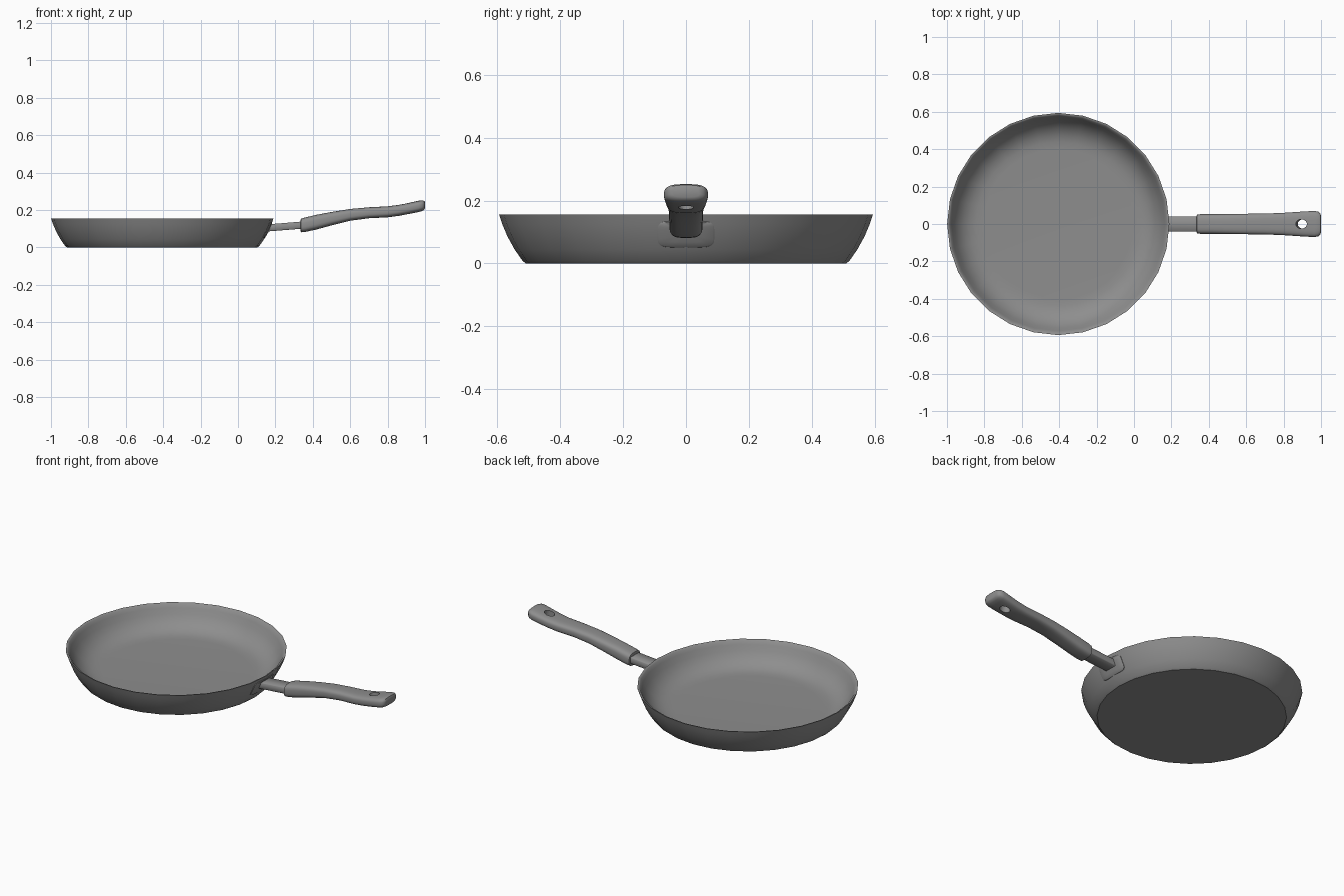
import bpy, bmesh, math
from mathutils import Vector

cube = bpy.data.objects.get("Cube")
if cube:
    bpy.data.objects.remove(cube, do_unlink=True)

CENTRE = -0.405
SIDES = 28

grey = bpy.data.materials.new("warm grey")
grey.use_nodes = True
colour = (0.27, 0.27, 0.27, 1)
grey.diffuse_color = colour
grey.node_tree.nodes["Principled BSDF"].inputs["Base Color"].default_value = colour


def finish(name, bm, angle=40):
    bmesh.ops.remove_doubles(bm, verts=bm.verts, dist=0.0002)
    bmesh.ops.recalc_face_normals(bm, faces=bm.faces)
    mesh = bpy.data.meshes.new(name)
    bm.to_mesh(mesh)
    bm.free()
    mesh.materials.append(grey)
    obj = bpy.data.objects.new(name, mesh)
    bpy.context.collection.objects.link(obj)
    smooth(obj, angle)
    return obj


def smooth(obj, angle):
    bpy.ops.object.select_all(action='DESELECT')
    obj.select_set(True)
    bpy.context.view_layer.objects.active = obj
    bpy.ops.object.shade_smooth_by_angle(angle=math.radians(angle))


def loft(bm, rings):
    loops = [[bm.verts.new(p) for p in ring] for ring in rings]
    n = len(loops[0])
    for a, b in zip(loops, loops[1:]):
        for i in range(n):
            j = (i + 1) % n
            bm.faces.new((a[i], a[j], b[j], b[i]))
    bm.faces.new(loops[0][::-1])
    bm.faces.new(loops[-1])


def rounded_section(power, count=24):
    # unit superellipse, used for the grip and the bracket
    pts = []
    for i in range(count):
        t = math.tau * (i + 0.5) / count
        c, s = math.cos(t), math.sin(t)
        pts.append((math.copysign(abs(c) ** power, c), math.copysign(abs(s) ** power, s)))
    return pts


# Pan body: outer wall up, over the rim, down to the inner floor
OUTER = [(0.509, 0), (0.52, 0.009), (0.545, 0.045), (0.568, 0.087),
         (0.584, 0.125), (0.594, 0.155)]
INNER = [(0.587, 0.154), (0.581, 0.149), (0.571, 0.132), (0.555, 0.102),
         (0.535, 0.075), (0.508, 0.051), (0.475, 0.034), (0.44, 0.026), (0.4, 0.024)]
profile = [(0, 0)] + OUTER + INNER + [(0, 0.024)]
bm = bmesh.new()
verts = [bm.verts.new((CENTRE + r, 0, z)) for r, z in profile]
edges = [bm.edges.new(pair) for pair in zip(verts, verts[1:])]
bmesh.ops.spin(bm, geom=verts + edges, cent=(CENTRE, 0, 0), axis=(0, 0, 1),
               angle=math.tau, steps=SIDES)
finish("pan_body", bm, 34)


# Bracket: thin rounded plate that follows the wall
def wall_x(y, z, offset):
    for (r0, z0), (r1, z1) in zip(OUTER, OUTER[1:]):
        if z <= z1:
            r = r0 + (r1 - r0) * (z - z0) / (z1 - z0)
            break
    return CENTRE + math.sqrt((r + offset) ** 2 - y * y)


outline = rounded_section(0.4, 32)
bm = bmesh.new()
rings = []
for scale, offset in ((1, -0.008), (1, 0), (0.95, 0.002), (0.6, 0.002), (0.25, 0.002)):
    rings.append([(wall_x(0.09 * scale * u, 0.093 + 0.042 * scale * v, offset),
                   0.09 * scale * u, 0.093 + 0.042 * scale * v) for u, v in outline])
loft(bm, rings)
finish("handle_bracket", bm)

# Metal shank between pan and grip
bm = bmesh.new()
rings = []
for x, z in ((0.163, 0.105), (0.25, 0.112), (0.36, 0.121)):
    rings.append([(x, y * 0.04, z + h * 0.019) for y, h in
                  ((-1, -0.8), (-0.92, -1), (0.92, -1), (1, -0.8),
                   (1, 0.8), (0.92, 1), (-0.92, 1), (-1, 0.8))])
loft(bm, rings)
finish("handle_shank", bm, 50)

# Grip: rounded sections of x, bottom, top, half width
STATIONS = [(0.335, 0.088, 0.147, 0.044), (0.337, 0.081, 0.154, 0.051),
            (0.36, 0.083, 0.161, 0.053), (0.42, 0.096, 0.175, 0.053),
            (0.5, 0.118, 0.19, 0.054), (0.6, 0.143, 0.206, 0.055),
            (0.7, 0.156, 0.215, 0.056), (0.8, 0.161, 0.22, 0.06),
            (0.86, 0.169, 0.228, 0.064), (0.92, 0.18, 0.24, 0.068),
            (0.965, 0.189, 0.25, 0.07), (0.985, 0.195, 0.252, 0.066),
            (0.996, 0.202, 0.249, 0.056), (1.0, 0.211, 0.242, 0.044)]
section = rounded_section(0.62)
bm = bmesh.new()
loft(bm, [[(x, w * u, (lo + hi) / 2 + (hi - lo) / 2 * v) for u, v in section]
          for x, lo, hi, w in STATIONS])
grip = finish("handle_grip", bm)

# Hanging hole through the end of the grip
bm = bmesh.new()
tilt = Vector((-0.19, 0, 1))
mid = Vector((0.9, 0, 0.206))
loft(bm, [[mid + tilt * h + Vector((0.031 * math.cos(math.tau * i / 20),
                                   0.025 * math.sin(math.tau * i / 20), 0))
           for i in range(20)] for h in (-0.1, 0.1)])
cutter = finish("hole_cutter", bm)
cutter.hide_render = True
cut = grip.modifiers.new("hanging_hole", 'BOOLEAN')
cut.operation = 'DIFFERENCE'
cut.solver = 'EXACT'
cut.object = cutter
bpy.context.view_layer.objects.active = grip
bpy.ops.object.modifier_apply(modifier=cut.name)
bpy.data.objects.remove(cutter, do_unlink=True)
smooth(grip, 40)
